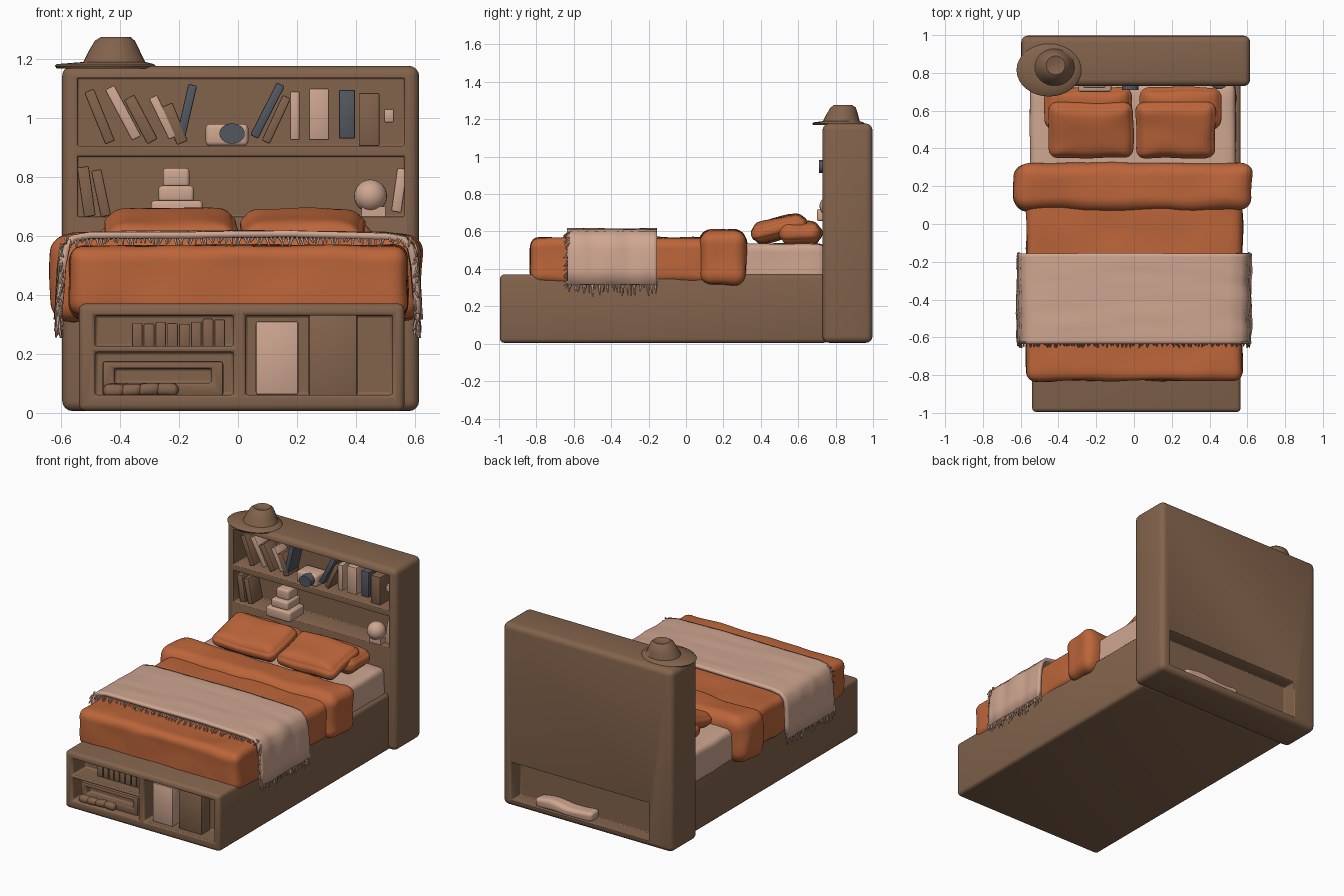
import bpy, bmesh, math, random
from mathutils import Vector, Matrix, noise

if "Cube" in bpy.data.objects:
    bpy.data.objects.remove(bpy.data.objects["Cube"])

random.seed(4)


def material(name, rgb):
    m = bpy.data.materials.new(name)
    m.diffuse_color = (*rgb, 1)
    m.use_nodes = True
    m.node_tree.nodes["Principled BSDF"].inputs["Base Color"].default_value = m.diffuse_color
    return m


WOOD = material("brown wood", (0.225, 0.125, 0.072))
ORANGE = material("burnt orange cloth", (0.50, 0.130, 0.042))
PINK = material("pale linen", (0.62, 0.38, 0.28))
SLATE = material("slate grey", (0.085, 0.095, 0.115))


def finish(name, bm, mat, angle=40):
    bmesh.ops.recalc_face_normals(bm, faces=bm.faces)
    me = bpy.data.meshes.new(name)
    bm.to_mesh(me)
    bm.free()
    me.materials.append(mat)
    ob = bpy.data.objects.new(name, me)
    bpy.context.collection.objects.link(ob)
    bpy.ops.object.select_all(action='DESELECT')
    ob.select_set(True)
    bpy.context.view_layer.objects.active = ob
    bpy.ops.object.shade_smooth_by_angle(angle=math.radians(angle))
    return ob


def cube(bm, lo, hi):
    lo, hi = Vector(lo), Vector(hi)
    mat = Matrix.Translation((lo + hi) / 2) @ Matrix.Diagonal((*(hi - lo), 1))
    return bmesh.ops.create_cube(bm, size=1, matrix=mat)["verts"]


def box(name, lo, hi, mat, bevel=0.008, seg=2, lean=0):
    """Bevelled box, optionally leaning about the y axis."""
    bm = bmesh.new()
    cube(bm, lo, hi)
    if bevel:
        bmesh.ops.bevel(bm, geom=bm.edges[:], offset=bevel, segments=seg,
                        profile=0.5, affect='EDGES')
    if lean:
        c = (Vector(lo) + Vector(hi)) / 2
        bmesh.ops.rotate(bm, cent=c, matrix=Matrix.Rotation(math.radians(lean), 3, 'Y'),
                         verts=bm.verts)
    return finish(name, bm, mat)


def cut(ob, openings):
    """Carve box openings, then soften the new rims."""
    bm = bmesh.new()
    for lo, hi in openings:
        cube(bm, lo, hi)
    cutter = finish("cutter", bm, WOOD)
    cutter.hide_render = True
    mod = ob.modifiers.new("openings", 'BOOLEAN')
    mod.operation, mod.object, mod.solver = 'DIFFERENCE', cutter, 'EXACT'
    bpy.context.view_layer.objects.active = ob
    bpy.ops.object.modifier_apply(modifier=mod.name)
    bpy.data.objects.remove(cutter)
    bev = ob.modifiers.new("soft rims", 'BEVEL')
    bev.width, bev.segments, bev.angle_limit = 0.009, 2, math.radians(60)


def soft_box(name, lo, hi, r, mat, wrinkle=0.008, pillow=0, tilt=0, cuts=18):
    """Rounded cloth block with light wrinkles; pillow thins it to the rim."""
    lo, hi = Vector(lo), Vector(hi)
    c, half = (lo + hi) / 2, (hi - lo) / 2
    bm = bmesh.new()
    bmesh.ops.create_cube(bm, size=2)
    bmesh.ops.subdivide_edges(bm, edges=bm.edges[:], cuts=cuts, use_grid_fill=True)
    rot = Matrix.Rotation(math.radians(tilt), 3, 'X')
    for v in bm.verts:
        u = Vector([math.sin(a * math.pi / 2) for a in v.co])
        p = Vector([a * h for a, h in zip(u, half)])
        q = Vector([max(-(h - r), min(h - r, a)) for a, h in zip(p, half)])
        d = p - q
        if d.length > 1e-6:
            p = q + d.normalized() * r
        if pillow:
            p.z *= 1 - pillow * max(abs(u.x) ** 4, abs(u.y) ** 4)
        w = c + rot @ p
        v.co = w + noise.noise_vector(w * 6) * wrinkle
    return finish(name, bm, mat, 60)


# ---- headboard with two shelf niches and a recess at the back
head = box("headboard", (-0.597, 0.73, 0.005), (0.615, 0.997, 1.177), WOOD, 0.035, 4)
cut(head, [((-0.545, 0.70, 0.905), (0.565, 0.87, 1.135)),
           ((-0.545, 0.70, 0.665), (0.565, 0.87, 0.87)),
           ((-0.43, 0.90, 0.045), (0.55, 1.05, 0.29))])
soft_box("stored_blanket", (0.0, 0.89, 0.035), (0.4, 0.975, 0.10), 0.025, PINK, 0.02)

# ---- bed base with storage openings in the foot
base = box("bed_base", (-0.54, -0.995, 0.005), (0.565, 0.76, 0.37), WOOD, 0.022, 3)
cut(base, [((-0.485, -1.1, 0.225), (-0.015, -0.86, 0.33)),
           ((-0.485, -1.1, 0.06), (-0.015, -0.86, 0.205)),
           ((0.025, -1.1, 0.06), (0.525, -0.86, 0.33))])

# things stored in the foot
box("foot_folder", (0.06, -0.96, 0.06), (0.205, -0.86, 0.31), PINK, 0.008)
box("foot_case", (0.24, -0.95, 0.055), (0.405, -0.855, 0.335), WOOD, 0.008)
for i in range(8):
    x = -0.36 + i * 0.04
    box("foot_book", (x, -0.92, 0.22), (x + 0.036, -0.855, 0.30 + random.uniform(0, 0.02)),
        WOOD, 0.005)
tray = box("foot_tray", (-0.46, -0.95, 0.055), (-0.05, -0.855, 0.175), WOOD, 0.01)
cut(tray, [((-0.42, -1.0, 0.10), (-0.09, -0.90, 0.15))])
for i in range(4):
    x = -0.46 + i * 0.06
    soft_box("foot_cloth", (x, -0.98, 0.055), (x + 0.075, -0.93, 0.10), 0.02, WOOD, 0.01, cuts=6)

# ---- books: x centre, bottom z, width, height, lean, colour
books = [(-0.47, 0.91, 0.035, 0.19, -22, WOOD), (-0.39, 0.92, 0.035, 0.195, -28, PINK),
         (-0.33, 0.91, 0.04, 0.17, -28, WOOD), (-0.255, 0.925, 0.03, 0.155, -26, PINK),
         (-0.215, 0.91, 0.04, 0.14, -22, WOOD), (-0.175, 0.925, 0.03, 0.19, 13, SLATE),
         (0.10, 0.925, 0.03, 0.20, 27, SLATE), (0.13, 0.91, 0.03, 0.17, 25, WOOD),
         (0.193, 0.925, 0.032, 0.165, 0, PINK), (0.275, 0.925, 0.068, 0.175, 0, PINK),
         (0.37, 0.93, 0.055, 0.165, 0, SLATE), (0.445, 0.905, 0.07, 0.18, 0, WOOD),
         (-0.515, 0.665, 0.04, 0.17, -8, WOOD), (-0.465, 0.665, 0.035, 0.16, -12, WOOD)]
for x, z, w, h, lean, mat in books:
    box("book", (x - w / 2, 0.765, z), (x + w / 2, 0.872, z + h), mat, 0.005, 2, lean)

# ---- shelf ornaments
box("camera_body", (-0.11, 0.75, 0.905), (0.035, 0.86, 0.98), PINK, 0.015, 3)
bm = bmesh.new()
bmesh.ops.create_cone(bm, cap_ends=True, segments=28, radius1=0.043, radius2=0.043, depth=0.06,
                      matrix=Matrix.Translation((-0.02, 0.74, 0.947))
                      @ Matrix.Diagonal((1, 1, 0.8, 1)) @ Matrix.Rotation(math.pi / 2, 4, 'X'))
finish("camera_lens", bm, SLATE)
for lo, hi in [((-0.295, 0.70, 0.655), (-0.12, 0.85, 0.72)),
               ((-0.27, 0.72, 0.715), (-0.15, 0.85, 0.77)),
               ((-0.255, 0.75, 0.765), (-0.165, 0.85, 0.83))]:
    box("stacked_box", lo, hi, PINK, 0.012, 3)
bm = bmesh.new()
bmesh.ops.create_uvsphere(bm, u_segments=24, v_segments=14, radius=0.056,
                          matrix=Matrix.Translation((0.45, 0.77, 0.735)))
cube(bm, (0.42, 0.74, 0.66), (0.50, 0.82, 0.70))
finish("globe", bm, PINK)
box("end_book", (0.53, 0.75, 0.68), (0.565, 0.87, 0.83), PINK, 0.006, 2, 8)
box("small_card", (0.495, 0.80, 0.985), (0.53, 0.872, 1.03), PINK, 0.006)

# ---- hat on the headboard: oval rings from brim to dented crown (x, y, z, rx, ry)
rings = [(-0.45, 0.815, 1.168, 0.165, 0.135), (-0.45, 0.815, 1.176, 0.172, 0.14),
         (-0.45, 0.815, 1.183, 0.165, 0.135), (-0.42, 0.83, 1.19, 0.105, 0.098),
         (-0.42, 0.835, 1.225, 0.088, 0.085), (-0.418, 0.84, 1.262, 0.068, 0.068),
         (-0.415, 0.84, 1.275, 0.05, 0.05), (-0.415, 0.84, 1.265, 0.02, 0.02)]
bm = bmesh.new()
N = 32
loops = [[bm.verts.new((x + rx * math.cos(t), y + ry * math.sin(t), z))
          for t in (2 * math.pi * k / N for k in range(N))] for x, y, z, rx, ry in rings]
for a, b in zip(loops, loops[1:]):
    for k in range(N):
        bm.faces.new((a[k], a[(k + 1) % N], b[(k + 1) % N], b[k]))
bm.faces.new(loops[0])
bm.faces.new(loops[-1])
finish("hat", bm, WOOD, 50)

# ---- mattress, duvet and folded-back duvet edge
soft_box("mattress", (-0.55, -0.79, 0.32), (0.54, 0.75, 0.535), 0.04, PINK, 0.006)
soft_box("duvet", (-0.57, -0.83, 0.32), (0.575, 0.30, 0.565), 0.05, ORANGE, 0.012, cuts=30)
soft_box("duvet_fold", (-0.632, 0.07, 0.31), (0.622, 0.322, 0.605), 0.07, ORANGE, 0.015, cuts=26)

# ---- pillows: rear pair lying flat, front pair tilted up
for x0, x1 in [(-0.47, -0.005), (0.035, 0.46)]:
    soft_box("rear_pillow", (x0, 0.50, 0.525), (x1, 0.725, 0.655), 0.055, ORANGE, 0.012, 0.35)
for x0, x1 in [(-0.45, -0.002), (0.012, 0.43)]:
    soft_box("front_pillow", (x0, 0.345, 0.555), (x1, 0.65, 0.675), 0.05, ORANGE, 0.01, 0.4, 14)

# ---- throw blanket draped across the bed
half_profile = [(0.612, 0.315), (0.606, 0.40), (0.60, 0.50), (0.588, 0.56), (0.56, 0.59),
                (0.50, 0.60), (0.36, 0.603), (0.18, 0.605)]
profile = [(-x, z) for x, z in half_profile] + [(0, 0.605)] + half_profile[::-1]
Y0, Y1, ROWS = -0.635, -0.155, 24
bm = bmesh.new()
grid = []
for j in range(ROWS + 1):
    y = Y0 + (Y1 - Y0) * j / ROWS
    row = []
    for x, z in profile:
        ripple = 0.012 * noise.noise(Vector((x * 3, y * 14, z * 3)))
        hang = abs(x) > 0.58
        row.append(bm.verts.new((x + (ripple if hang else 0), y, z + (0 if hang else ripple * 0.5))))
    grid.append(row)
for a, b in zip(grid, grid[1:]):
    for k in range(len(profile) - 1):
        bm.faces.new((a[k], a[k + 1], b[k + 1], b[k]))
throw = finish("throw_blanket", bm, PINK, 60)
sol = throw.modifiers.new("thickness", 'SOLIDIFY')
sol.thickness, sol.offset = 0.022, 0

# ---- fringe: tapered strands on both hanging ends and along the foot edge
bm = bmesh.new()


def strand(top, tip, r):
    top, tip = Vector(top), Vector(tip)
    d = tip - top
    m = Matrix.Translation((top + tip) / 2) @ d.to_track_quat('Z', 'Y').to_matrix().to_4x4()
    bmesh.ops.create_cone(bm, cap_ends=True, segments=5, radius1=r, radius2=r * 0.45,
                          depth=d.length, matrix=m)


R = random.uniform
for side in (-1, 1):
    for i in range(42):
        y = Y0 + (Y1 - Y0) * i / 41
        strand((side * 0.61, y, 0.335),
               (side * (0.61 + R(-0.015, 0.012)), y + R(-0.015, 0.015), R(0.25, 0.30)), 0.008)
    for i in range(18):
        z = 0.33 + 0.24 * i / 17
        strand((side * 0.602, Y0 + 0.01, z),
               (side * (0.602 + R(-0.01, 0.01)), Y0 - R(0.005, 0.02), z - R(0.01, 0.035)), 0.006)
for i in range(80):
    x = -0.585 + 1.17 * i / 79
    strand((x, Y0 + 0.01, 0.595), (x + R(-0.012, 0.012), Y0 - R(0.005, 0.02), R(0.555, 0.58)), 0.006)
finish("throw_fringe", bm, PINK)
